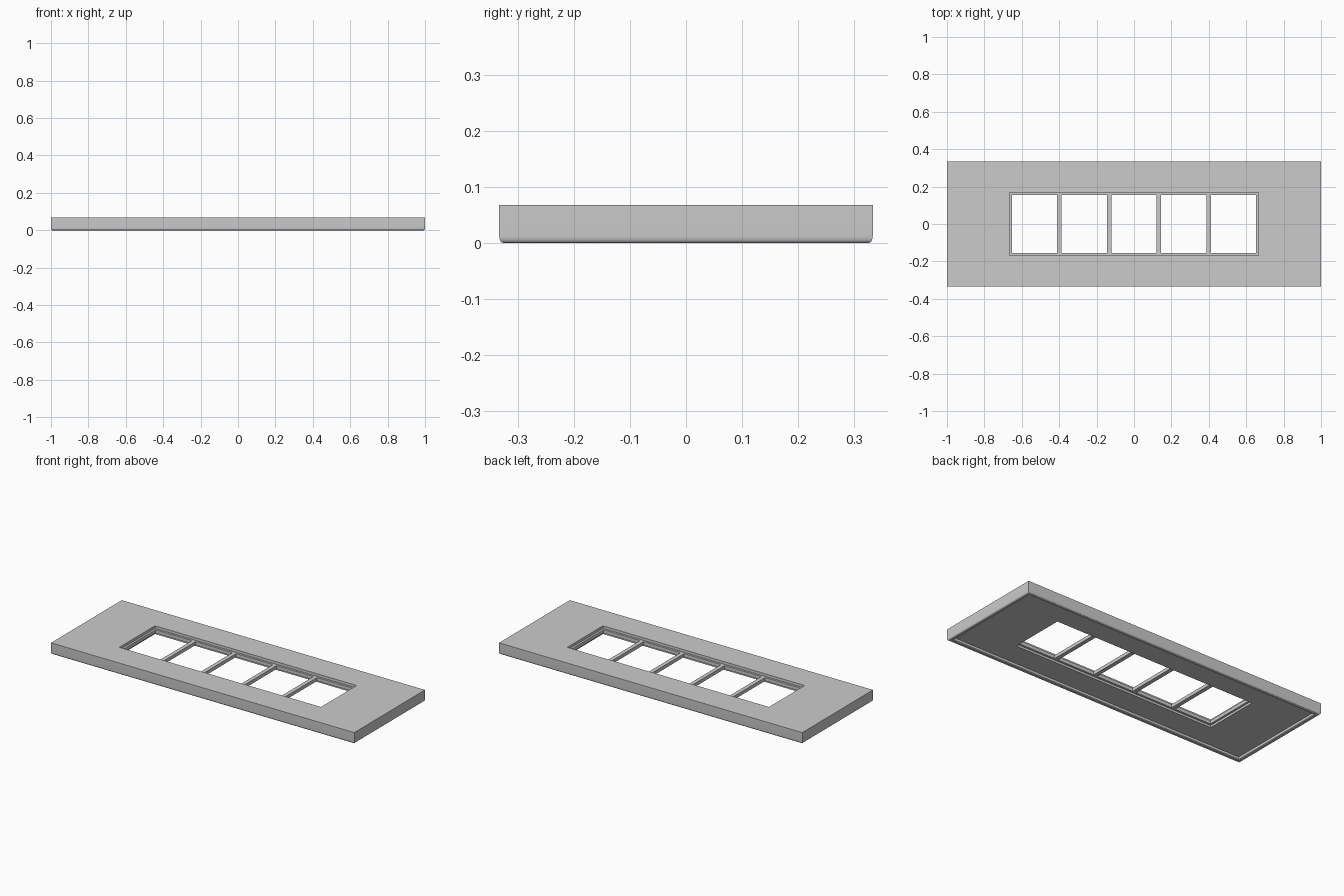
import bpy, bmesh
from math import sin, cos, pi

cube = bpy.data.objects.get("Cube")
if cube:
    bpy.data.objects.remove(cube)

grey = bpy.data.materials.new("light_grey")
grey.use_nodes = True
colour = (0.6, 0.6, 0.6, 1)
grey.diffuse_color = colour
grey.node_tree.nodes["Principled BSDF"].inputs["Base Color"].default_value = colour

HALF_X, HALF_Y, HEIGHT = 1.0, 0.333, 0.067
OPEN_X, OPEN_Y = 0.665, 0.168
RECESS = 0.018


def rectangular_ring(name, rings):
    """Sweep a closed profile of (half x, half y, z) around a rectangle."""
    bm = bmesh.new()
    loops = [[bm.verts.new((sx * x, sy * y, z))
              for sx, sy in ((-1, -1), (1, -1), (1, 1), (-1, 1))]
             for x, y, z in rings]
    for a, b in zip(loops, loops[1:] + loops[:1]):
        for i in range(4):
            j = (i + 1) % 4
            bm.faces.new((a[i], a[j], b[j], b[i]))
    bmesh.ops.recalc_face_normals(bm, faces=bm.faces)
    mesh = bpy.data.meshes.new(name)
    bm.to_mesh(mesh)
    bm.free()
    ob = bpy.data.objects.new(name, mesh)
    bpy.context.collection.objects.link(ob)
    mesh.materials.append(grey)
    return ob


def outer(inset, z):
    return (HALF_X - inset, HALF_Y - inset, z)


# Panel: flat top, rounded lower rim, shallow recess underneath, long opening
rounding = []
for k in range(6):
    a = k / 5 * pi / 2
    rounding.append(outer(0.007 * (1 - cos(a)), 0.012 * (1 - sin(a))))
panel = rectangular_ring("panel", [
    (OPEN_X, OPEN_Y, HEIGHT), outer(0, HEIGHT), *rounding,
    outer(0.02, 0), outer(0.024, 0.004), outer(0.024, RECESS),
    (OPEN_X, OPEN_Y, RECESS)])
bpy.context.view_layer.objects.active = panel
panel.select_set(True)
bpy.ops.object.shade_smooth_by_angle(angle=pi / 5)

# Window frame set inside the opening
LOW, HIGH, LIP = 0.031, 0.051, 0.012
rectangular_ring("window_frame", [
    (OPEN_X, OPEN_Y, LOW), (OPEN_X, OPEN_Y, HIGH),
    (OPEN_X - LIP, OPEN_Y - LIP, HIGH), (OPEN_X - LIP, OPEN_Y - LIP, LOW)])

# Four bars dividing the opening into five panes
for i in range(4):
    bpy.ops.mesh.primitive_cube_add(
        size=1, location=((i - 1.5) * 0.267, 0, (LOW + HIGH) / 2))
    bar = bpy.context.object
    bar.name = f"window_bar_{i + 1}"
    bar.scale = (0.024, 2 * (OPEN_Y - LIP), HIGH - LOW)
    bar.data.materials.append(grey)
